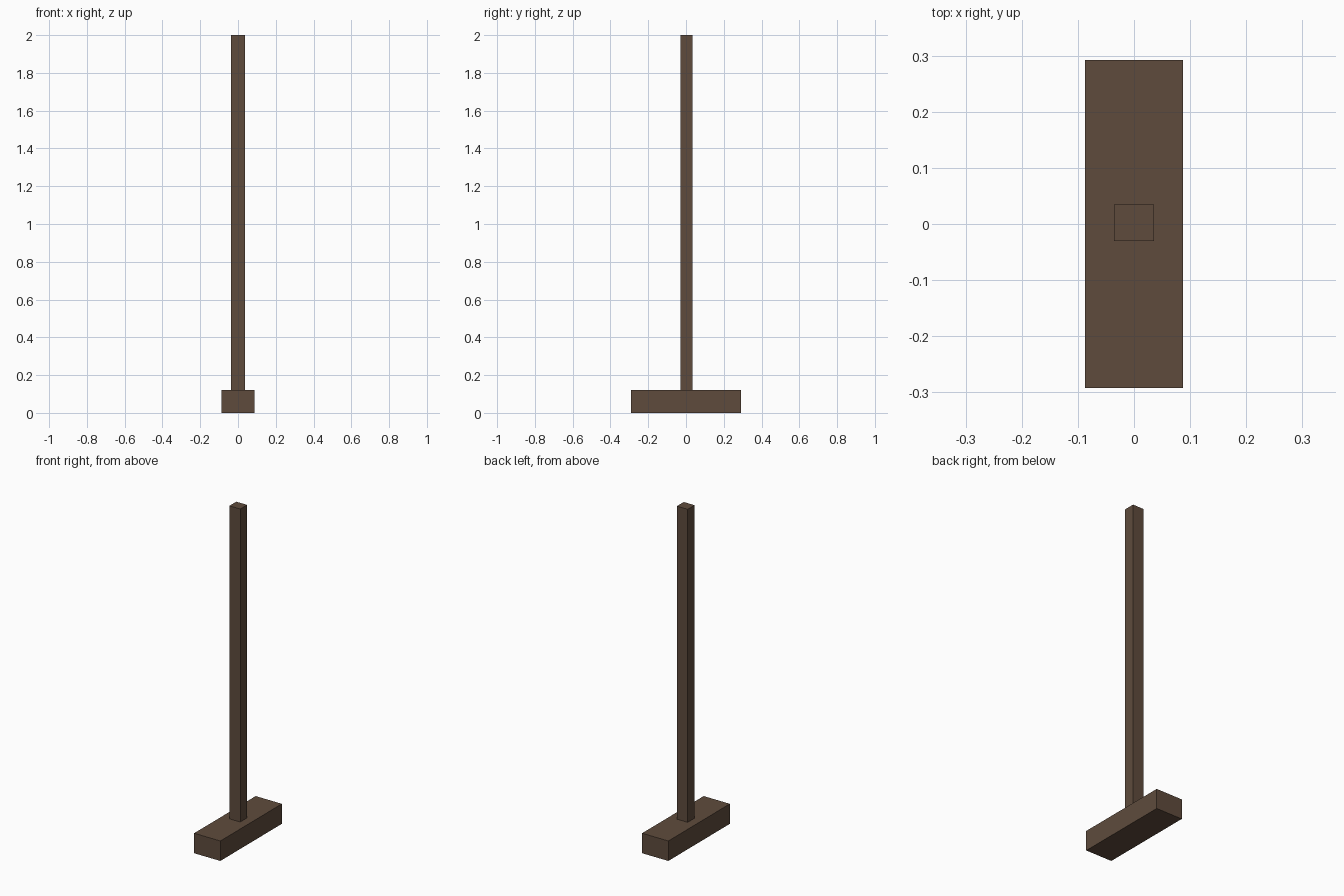
import bpy
import bmesh
from mathutils import Matrix, Vector

if "Cube" in bpy.data.objects:
    bpy.data.objects.remove(bpy.data.objects["Cube"])

# Dark brown wood
wood = bpy.data.materials.new("dark_brown_wood")
wood.diffuse_color = (0.114, 0.071, 0.046, 1.0)
wood.use_nodes = True
wood.node_tree.nodes["Principled BSDF"].inputs["Base Color"].default_value = wood.diffuse_color


def box(name, low, high):
    """Flat-shaded box between two corners."""
    low, high = Vector(low), Vector(high)
    bm = bmesh.new()
    bmesh.ops.create_cube(
        bm, size=1.0,
        matrix=Matrix.Translation((low + high) / 2) @ Matrix.Diagonal((*(high - low), 1.0)))
    mesh = bpy.data.meshes.new(name)
    bm.to_mesh(mesh)
    bm.free()
    mesh.materials.append(wood)
    obj = bpy.data.objects.new(name, mesh)
    bpy.context.collection.objects.link(obj)
    return obj


# Heavy foot beam
box("foot_beam", (-0.087, -0.292, 0.0), (0.087, 0.292, 0.12))

# Upright post standing on the beam
box("upright_post", (-0.036, -0.030, 0.12), (0.036, 0.035, 2.0))
